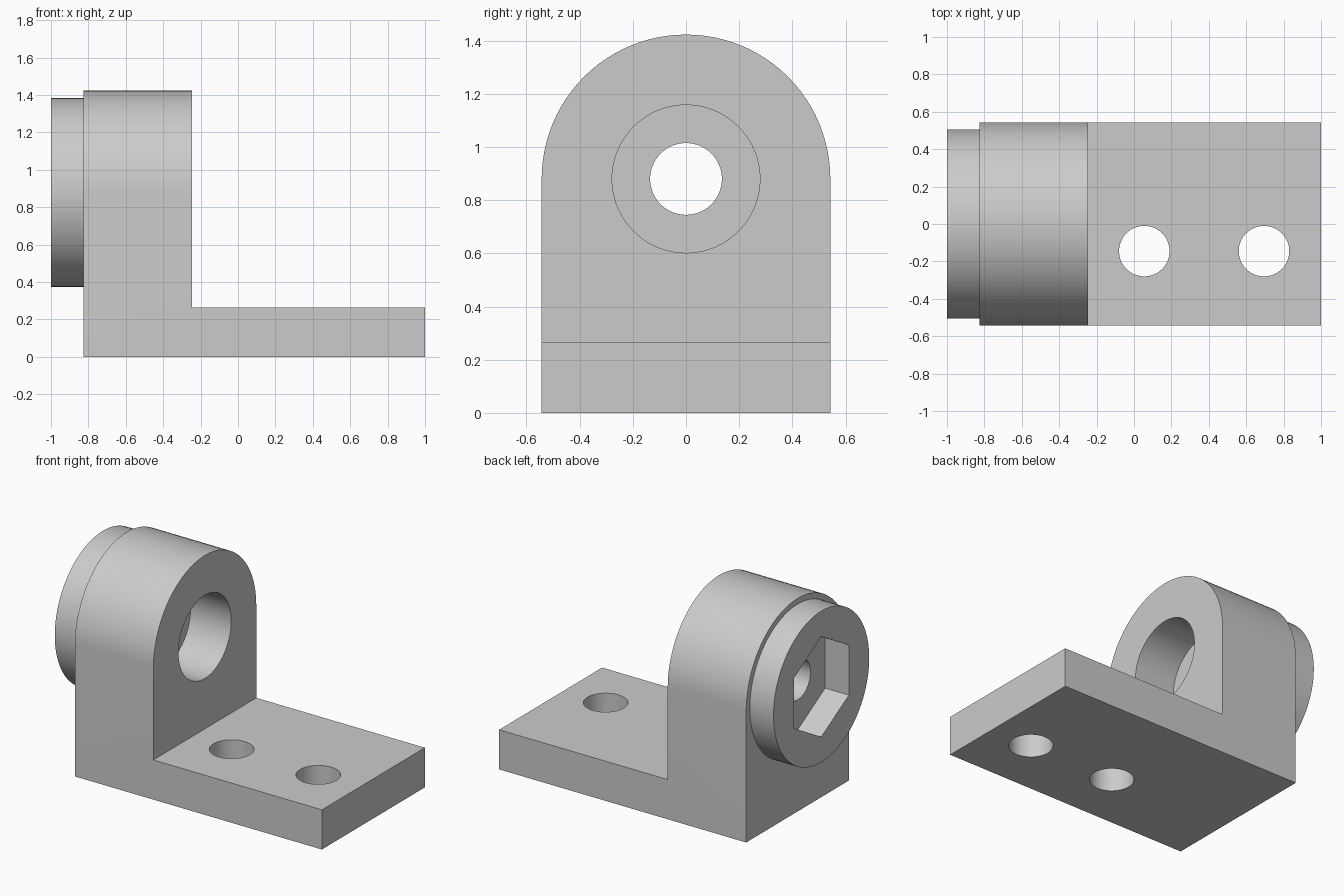
import bpy
import bmesh
from math import sin, cos, pi, radians
from mathutils import Matrix, Vector

cube = bpy.data.objects.get("Cube")
if cube:
    bpy.data.objects.remove(cube, do_unlink=True)

HALF_WIDTH = 0.543
AXIS_Z = 0.88
BACK_X, FACE_X = -0.825, -0.245

grey = bpy.data.materials.new("plain grey")
grey.use_nodes = True
grey.diffuse_color = (0.6, 0.6, 0.6, 1)
grey.node_tree.nodes["Principled BSDF"].inputs["Base Color"].default_value = (0.6, 0.6, 0.6, 1)


def prism(name, outline, offset):
    """Solid made by sweeping a flat outline along an offset."""
    bm = bmesh.new()
    face = bm.faces.new([bm.verts.new(p) for p in outline])
    swept = bmesh.ops.extrude_face_region(bm, geom=[face])["geom"]
    bmesh.ops.translate(bm, vec=Vector(offset),
                        verts=[g for g in swept if isinstance(g, bmesh.types.BMVert)])
    bmesh.ops.recalc_face_normals(bm, faces=bm.faces)
    mesh = bpy.data.meshes.new(name)
    bm.to_mesh(mesh)
    bm.free()
    mesh.materials.append(grey)
    obj = bpy.data.objects.new(name, mesh)
    bpy.context.collection.objects.link(obj)
    return obj


def x_prism(name, radius, x0, x1, sides=96):
    """Round or polygonal bar along x on the bore axis, with a corner on top."""
    ring = [(x0, radius * sin(2 * pi * i / sides), AXIS_Z + radius * cos(2 * pi * i / sides))
            for i in range(sides)]
    return prism(name, ring, (x1 - x0, 0, 0))


def z_cylinder(name, x, y, radius, sides=64):
    ring = [(x + radius * cos(2 * pi * i / sides), y + radius * sin(2 * pi * i / sides), -0.1)
            for i in range(sides)]
    return prism(name, ring, (0, 0, 0.5))


def combine(target, tool, operation):
    """Apply a boolean and discard the tool."""
    mod = target.modifiers.new(operation.lower(), "BOOLEAN")
    mod.operation = operation
    mod.solver = "EXACT"
    mod.object = tool
    tool.hide_render = True
    bpy.ops.object.select_all(action="DESELECT")
    bpy.context.view_layer.objects.active = target
    target.select_set(True)
    bpy.ops.object.modifier_apply(modifier=mod.name)
    bpy.data.objects.remove(tool, do_unlink=True)


# Round-topped upright
steps = 48
arch = [(BACK_X, HALF_WIDTH * cos(pi * i / steps), AXIS_Z + HALF_WIDTH * sin(pi * i / steps))
        for i in range(steps + 1)]
arch += [(BACK_X, -HALF_WIDTH, 0), (BACK_X, HALF_WIDTH, 0)]
bracket = prism("angle_bracket", arch, (FACE_X - BACK_X, 0, 0))

# Foot plate, overlapping the upright slightly
start = FACE_X - 0.1
foot = prism("foot_plate", [(start, -HALF_WIDTH, 0), (1, -HALF_WIDTH, 0),
                            (1, HALF_WIDTH, 0), (start, HALF_WIDTH, 0)], (0, 0, 0.265))
combine(bracket, foot, "UNION")

# Round boss behind the upright
combine(bracket, x_prism("boss", 0.505, -1, BACK_X + 0.05), "UNION")

# Hexagonal pocket, through hole and wide counterbore
combine(bracket, x_prism("hex_cutter", 0.335, -1.1, BACK_X, 6), "DIFFERENCE")
combine(bracket, x_prism("hole_cutter", 0.135, -1.1, 0, 64), "DIFFERENCE")
combine(bracket, x_prism("counterbore_cutter", 0.278, FACE_X - 0.30, 0), "DIFFERENCE")

# Mounting holes in the foot
for x in (0.055, 0.695):
    combine(bracket, z_cylinder("mount_hole_cutter", x, -0.145, 0.135), "DIFFERENCE")

bpy.ops.object.select_all(action="DESELECT")
bpy.context.view_layer.objects.active = bracket
bracket.select_set(True)
bpy.ops.object.shade_smooth_by_angle(angle=radians(30))
